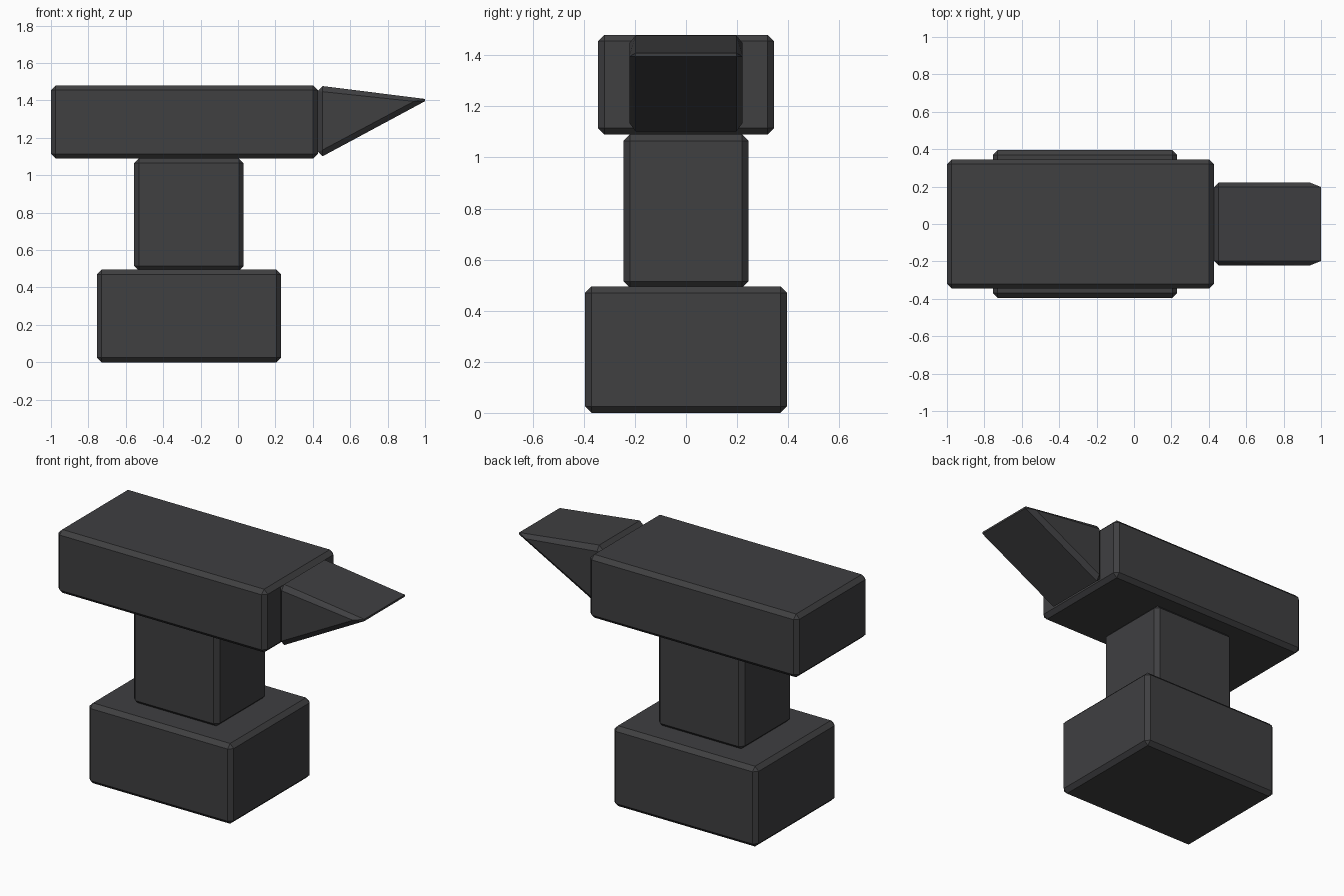
import bpy
import bmesh

if "Cube" in bpy.data.objects:
    bpy.data.objects.remove(bpy.data.objects["Cube"])

iron = bpy.data.materials.new("dark_iron")
iron.diffuse_color = (0.05, 0.05, 0.053, 1)
iron.use_nodes = True
iron.node_tree.nodes["Principled BSDF"].inputs["Base Color"].default_value = iron.diffuse_color


def finish(name, bm):
    bmesh.ops.recalc_face_normals(bm, faces=bm.faces)
    mesh = bpy.data.meshes.new(name)
    bm.to_mesh(mesh)
    bm.free()
    mesh.materials.append(iron)
    obj = bpy.data.objects.new(name, mesh)
    bpy.context.collection.objects.link(obj)


def block(name, x0, x1, half_y, z0, z1, chamfer=0.025):
    """Box with single-segment chamfered edges."""
    bm = bmesh.new()
    bmesh.ops.create_cube(bm, size=1)
    for v in bm.verts:
        v.co.x = x0 if v.co.x < 0 else x1
        v.co.y *= 2 * half_y
        v.co.z = z0 if v.co.z < 0 else z1
    bmesh.ops.bevel(bm, geom=bm.edges[:], offset=chamfer, segments=1,
                    profile=0.5, affect='EDGES')
    finish(name, bm)


# Stacked body blocks
block("base", -0.755, 0.23, 0.395, 0, 0.495)
block("waist", -0.555, 0.03, 0.245, 0.49, 1.09)
block("face_block", -1.0, 0.427, 0.345, 1.09, 1.48)

# Wedge horn: chamfered solid from mirrored side profiles
sections = {
    0.222: [(0.453, 1.447), (0.453, 1.136), (0.94, 1.395)],
    0.198: [(0.428, 1.452), (0.428, 1.125), (0.453, 1.102),
            (1.0, 1.396), (1.0, 1.408), (0.453, 1.477)],
}
bm = bmesh.new()
for y, profile in sections.items():
    for x, z in profile:
        for side in (-1, 1):
            bm.verts.new((x, side * y, z))
bmesh.ops.convex_hull(bm, input=bm.verts[:])
bmesh.ops.dissolve_limit(bm, angle_limit=0.02, verts=bm.verts[:], edges=bm.edges[:])
finish("horn", bm)
